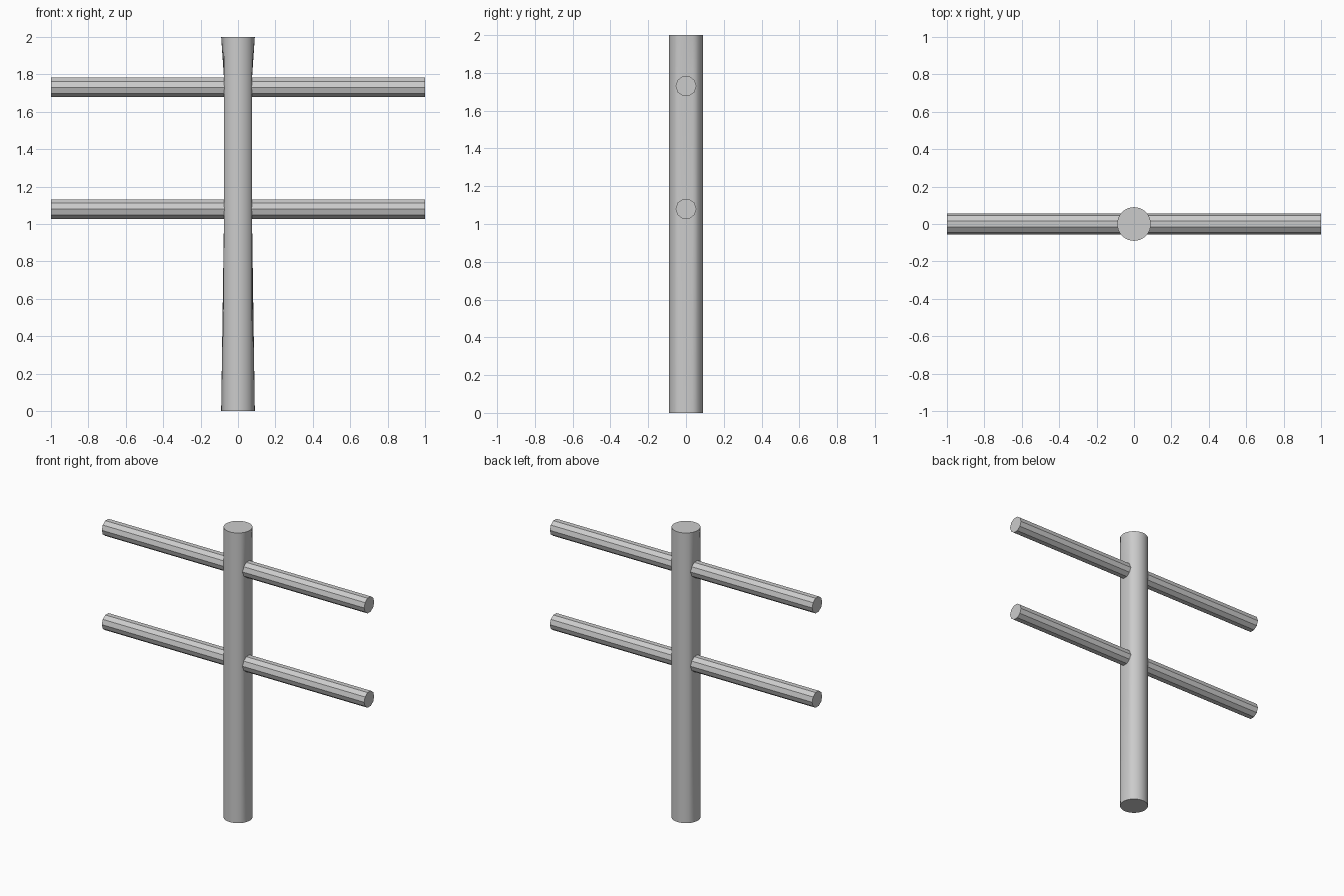
import bpy, bmesh
from math import cos, sin, tau

if "Cube" in bpy.data.objects:
    bpy.data.objects.remove(bpy.data.objects["Cube"])

POST_R, FLAT_X, POST_SIDES = 0.09, 0.075, 32
BAR_R, BAR_SIDES = 0.055, 10


def loft(name, rings, caps):
    """Skin a list of equal point rings; caps lists the ring indices to close."""
    bm = bmesh.new()
    loops = [[bm.verts.new(p) for p in ring] for ring in rings]
    for a, b in zip(loops, loops[1:]):
        for i in range(len(a)):
            j = (i + 1) % len(a)
            bm.faces.new((a[i], a[j], b[j], b[i]))
    for c in caps:
        bm.faces.new(loops[c])
    bmesh.ops.recalc_face_normals(bm, faces=bm.faces)
    mesh = bpy.data.meshes.new(name)
    bm.to_mesh(mesh)
    bm.free()
    obj = bpy.data.objects.new(name, mesh)
    bpy.context.collection.objects.link(obj)
    return obj


def post_ring(z, limit):
    ring = []
    for i in range(POST_SIDES):
        a = tau * i / POST_SIDES
        x = max(-limit, min(limit, POST_R * cos(a)))
        ring.append((x, POST_R * sin(a), z))
    return ring


def bar_ring(x, z):
    return [(x, BAR_R * cos(tau * i / BAR_SIDES), z + BAR_R * sin(tau * i / BAR_SIDES))
            for i in range(BAR_SIDES)]


# Round post, flattened on both sides where the bars attach
post = loft("post", [post_ring(0, POST_R), post_ring(1.03, FLAT_X),
                     post_ring(1.78, FLAT_X), post_ring(2, POST_R)], (0, -1))
bpy.context.view_layer.objects.active = post
post.select_set(True)
bpy.ops.object.shade_smooth_by_angle()

# Ten-sided bars on each side at two heights, open where they enter the post
for level, z in (("lower", 1.08), ("upper", 1.73)):
    for side, s in (("left", -1), ("right", 1)):
        bar = loft(f"{level}_bar_{side}", [bar_ring(s * 0.07, z), bar_ring(s, z)], (-1,))
        # Make sure the end cap faces outward on the open shell
        if bar.data.polygons[-1].normal.x * s < 0:
            bar.data.flip_normals()
